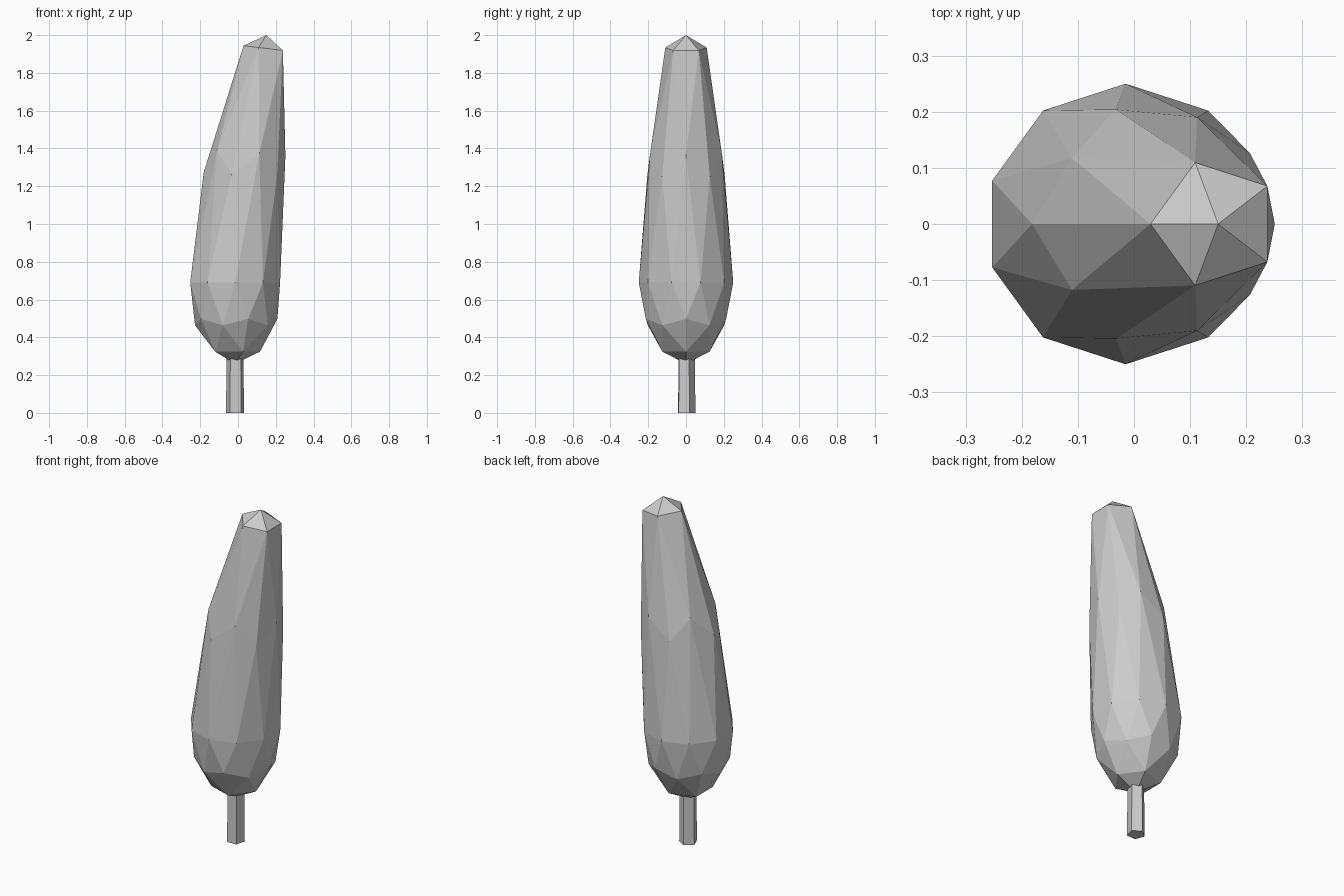
import bpy, bmesh
from math import radians, cos, sin
from mathutils import Matrix

cube = bpy.data.objects.get("Cube")
if cube:
    bpy.data.objects.remove(cube, do_unlink=True)

grey = bpy.data.materials.new("pale_grey")
grey.use_nodes = True
colour = (0.6, 0.6, 0.6, 1)
grey.diffuse_color = colour
grey.node_tree.nodes["Principled BSDF"].inputs["Base Color"].default_value = colour


def add_part(name, bm):
    bmesh.ops.recalc_face_normals(bm, faces=bm.faces)
    mesh = bpy.data.meshes.new(name)
    bm.to_mesh(mesh)
    bm.free()
    mesh.materials.append(grey)
    obj = bpy.data.objects.new(name, mesh)
    bpy.context.collection.objects.link(obj)
    return obj


# Foliage: a low-poly sphere whose upper rings are stretched, leaned and tilted
# ring level on the unit sphere: (height, ring scale, centre x, tilt)
LOWER = -0.015
RINGS = {
    0.00: (0.69, 0.25, LOWER, 0),
    0.45: (1.26, 0.24, 0.033, 0.06),
    0.53: (1.375, 0.235, 0.051, 0.08),
    0.85: (1.93, 0.219, 0.1445, 0.12),
    1.00: (2.0, 0.2, 0.15, 0),
}
bm = bmesh.new()
bmesh.ops.create_icosphere(bm, subdivisions=2, radius=1,
                           matrix=Matrix.Rotation(radians(180), 4, "Z"))
for v in bm.verts:
    x, y, level = v.co
    if level < -0.1:
        v.co = (LOWER + 0.25 * x, 0.25 * y, 0.69 + 0.43 * level)
    else:
        key = min(RINGS, key=lambda k: abs(k - level))
        height, scale, centre, tilt = RINGS[key]
        v.co = (centre + scale * x, scale * y, height - tilt * scale * x)
add_part("foliage", bm)

# Trunk: a five-sided post rising into the foliage
bm = bmesh.new()
rings = []
for z, r in ((0, 0.05), (0.4, 0.046)):
    angles = [radians(21 + 72 * i) for i in range(5)]
    rings.append([bm.verts.new((LOWER + r * cos(a), r * sin(a), z)) for a in angles])
for i in range(5):
    j = (i + 1) % 5
    bm.faces.new((rings[0][i], rings[0][j], rings[1][j], rings[1][i]))
for ring in rings:
    bm.faces.new(ring)
add_part("trunk", bm)
